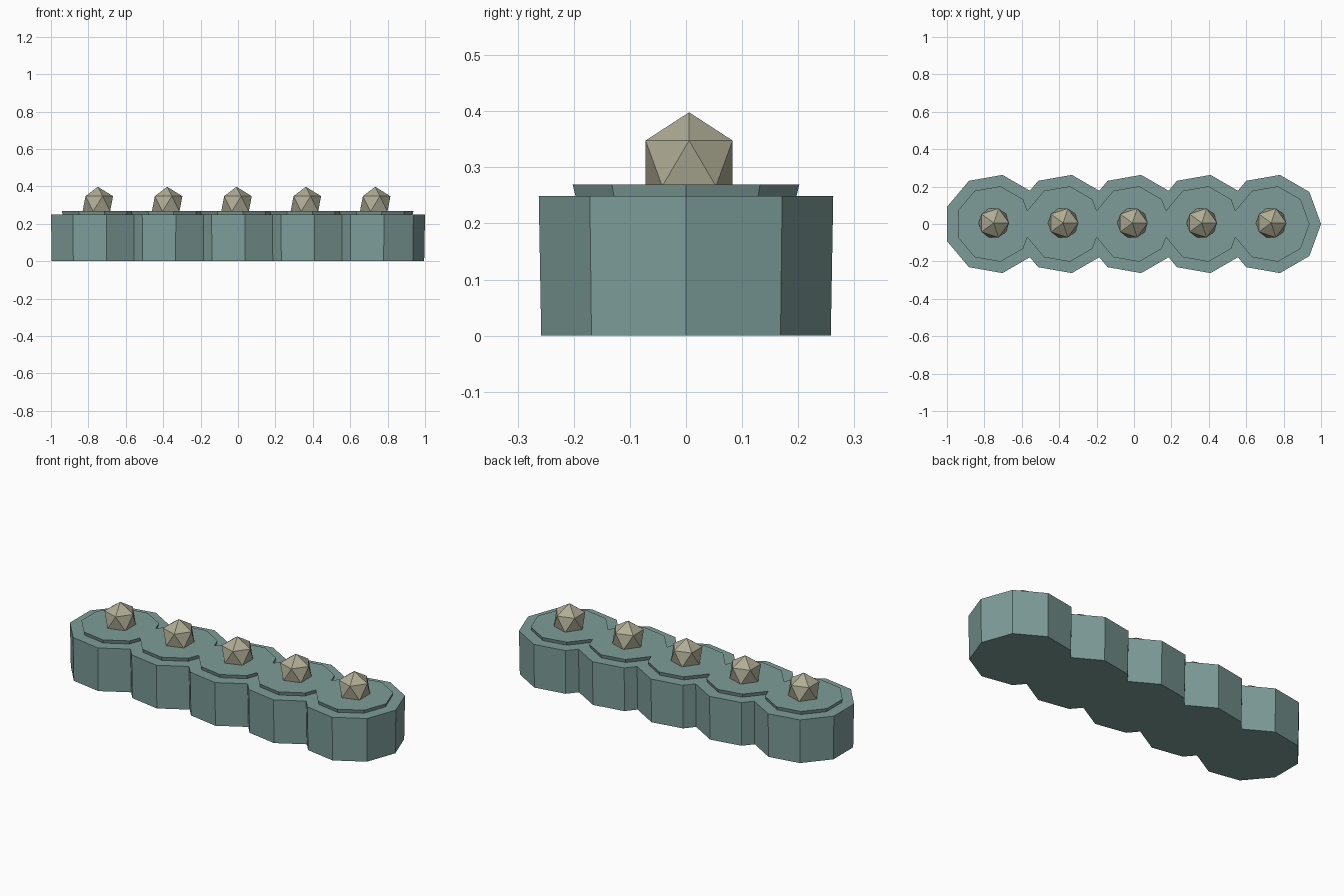
import bpy, bmesh, math

if "Cube" in bpy.data.objects:
    bpy.data.objects.remove(bpy.data.objects["Cube"])

SIDES, COUNT = 9, 5
R_TOP, R_BOTTOM = 0.2665, 0.262
FIRST = -1 + R_TOP * math.cos(math.radians(20))
STEP = (1 - R_TOP - FIRST) / (COUNT - 1)
CENTRES = [FIRST + i * STEP for i in range(COUNT)]


def material(name, rgb):
    mat = bpy.data.materials.new(name)
    mat.diffuse_color = (*rgb, 1)
    mat.use_nodes = True
    mat.node_tree.nodes["Principled BSDF"].inputs["Base Color"].default_value = mat.diffuse_color
    return mat


def finish(bm, name, mat):
    mesh = bpy.data.meshes.new(name)
    bmesh.ops.recalc_face_normals(bm, faces=bm.faces)
    bm.to_mesh(mesh)
    bm.free()
    mesh.materials.append(mat)
    obj = bpy.data.objects.new(name, mesh)
    bpy.context.collection.objects.link(obj)
    return obj


def drum(name, x, z0, z1, r0, r1, mat):
    """Nine-sided tapered prism with one corner pointing to +x."""
    bm = bmesh.new()
    rings = []
    for r, z in ((r0, z0), (r1, z1)):
        rings.append([bm.verts.new((x + r * math.cos(a), r * math.sin(a), z))
                      for a in (math.tau * k / SIDES for k in range(SIDES))])
    low, high = rings
    bm.faces.new(low[::-1])
    bm.faces.new(high)
    for k in range(SIDES):
        n = (k + 1) % SIDES
        bm.faces.new((low[k], low[n], high[n], high[k]))
    return finish(bm, name, mat)


def drum_row(name, z0, z1, r0, r1, mat):
    """Row of overlapping drums fused into one solid."""
    parts = [drum(name, x, z0, z1, r0, r1, mat) for x in CENTRES]
    base = parts[0]
    bpy.context.view_layer.objects.active = base
    for other in parts[1:]:
        mod = base.modifiers.new("union", 'BOOLEAN')
        mod.operation = 'UNION'
        mod.solver = 'EXACT'
        mod.object = other
        bpy.ops.object.modifier_apply(modifier=mod.name)
        bpy.data.objects.remove(other)
    return base


teal = material("grey teal", (0.205, 0.335, 0.315))
stone = material("pale stone", (0.43, 0.415, 0.30))

# Scalloped body and the thin raised plate on top
drum_row("body", 0.0, 0.249, R_BOTTOM, R_TOP, teal)
drum_row("top_plate", 0.249, 0.269, 0.200, 0.205, teal)

# Faceted knobs, sunk into the plate
for i, x in enumerate(CENTRES):
    bm = bmesh.new()
    bmesh.ops.create_icosphere(bm, subdivisions=1, radius=0.0911)
    knob = finish(bm, f"knob_{i + 1}", stone)
    knob.location = (x, 0.0055, 0.307)
